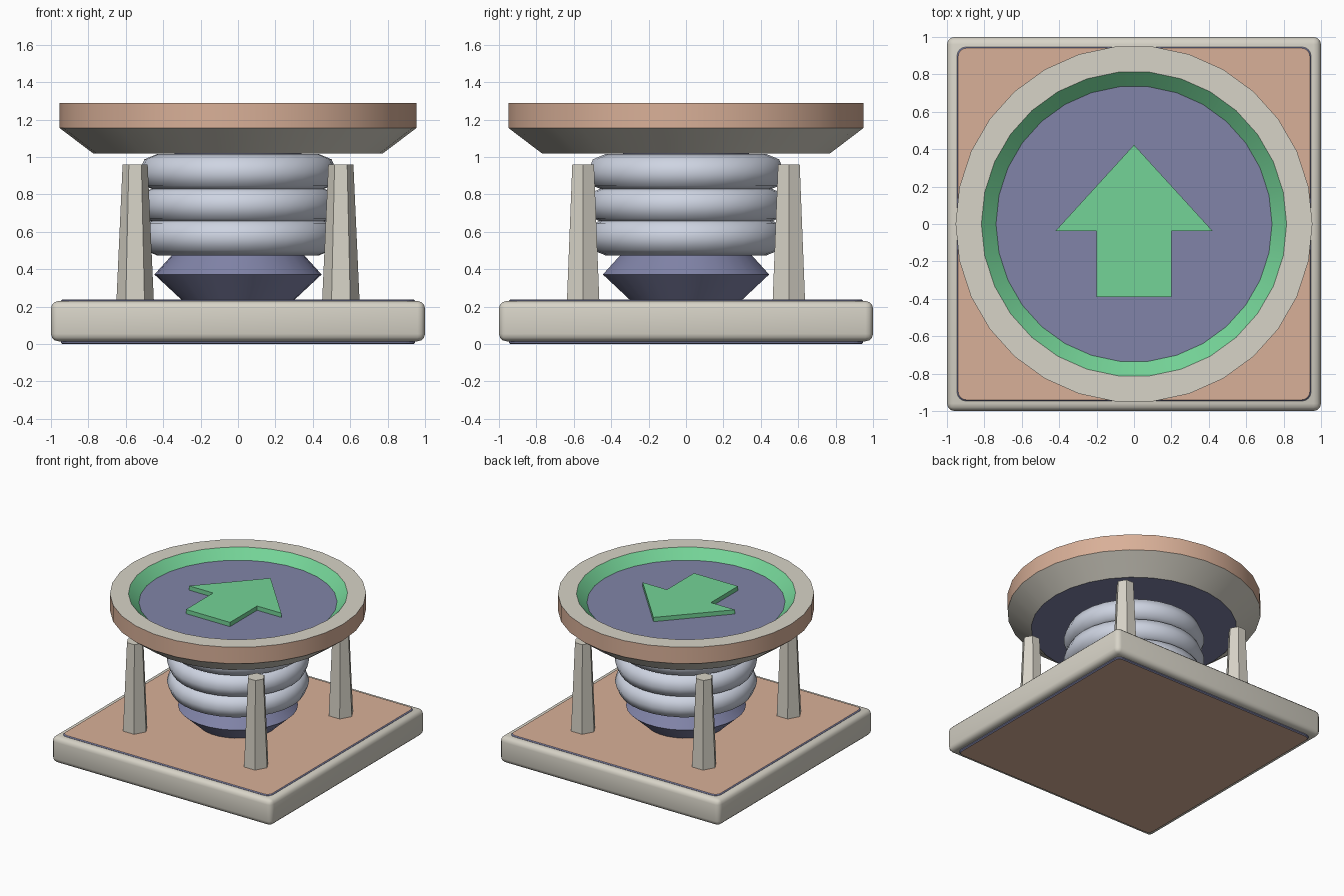
import bpy, bmesh, math

if "Cube" in bpy.data.objects:
    bpy.data.objects.remove(bpy.data.objects["Cube"])


def material(name, r, g, b):
    lin = [((c / 255 + 0.055) / 1.055) ** 2.4 for c in (r, g, b)]
    m = bpy.data.materials.new(name)
    m.diffuse_color = (*lin, 1)
    m.use_nodes = True
    m.node_tree.nodes["Principled BSDF"].inputs["Base Color"].default_value = m.diffuse_color
    return m


cream = material("cream", 215, 211, 199)
tan = material("tan", 217, 176, 152)
purple = material("slate purple", 129, 132, 168)
green = material("green", 116, 211, 151)
silver = material("silver", 206, 212, 226)


def finish(name, bm, mats, smooth=True):
    bmesh.ops.recalc_face_normals(bm, faces=bm.faces[:])
    me = bpy.data.meshes.new(name)
    bm.to_mesh(me)
    bm.free()
    for m in mats:
        me.materials.append(m)
    ob = bpy.data.objects.new(name, me)
    bpy.context.collection.objects.link(ob)
    if smooth:
        bpy.ops.object.select_all(action='DESELECT')
        ob.select_set(True)
        bpy.context.view_layer.objects.active = ob
        bpy.ops.object.shade_smooth_by_angle(angle=math.radians(35))
    return ob


def lathe(name, profile, mats, bands, sides):
    """Revolve (radius, z) points; each band between points gets a material index."""
    bm = bmesh.new()
    rings = []
    for r, z in profile:
        rings.append([bm.verts.new((r * math.cos(2 * math.pi * i / sides),
                                    r * math.sin(2 * math.pi * i / sides), z))
                      for i in range(sides)])
    for k, idx in enumerate(bands[1:-1]):
        a, b = rings[k], rings[k + 1]
        for i in range(sides):
            j = (i + 1) % sides
            bm.faces.new((a[i], a[j], b[j], b[i])).material_index = idx
    bm.faces.new(rings[0][::-1]).material_index = bands[0]
    bm.faces.new(rings[-1]).material_index = bands[-1]
    return finish(name, bm, mats)


def block(half, z0, z1):
    bm = bmesh.new()
    bmesh.ops.create_cube(bm, size=1)
    for v in bm.verts:
        v.co = (v.co.x * 2 * half, v.co.y * 2 * half, z1 if v.co.z > 0 else z0)
    return bm


# Rounded base frame
bm = block(1.0, 0.015, 0.23)
bmesh.ops.bevel(bm, geom=bm.edges[:], offset=0.04, segments=3, profile=0.5, affect='EDGES')
finish("base", bm, [cream])

# Floor plate through the base: tan top and bottom, purple edge
bm = block(0.947, 0.0, 0.239)
upright = [e for e in bm.edges if abs(e.verts[0].co.z - e.verts[1].co.z) > 0.1]
bmesh.ops.bevel(bm, geom=upright, offset=0.05, segments=4, profile=0.5, affect='EDGES')
rims = [e for e in bm.edges if abs(e.verts[0].co.z - e.verts[1].co.z) < 0.01]
bmesh.ops.bevel(bm, geom=rims, offset=0.007, segments=1, affect='EDGES')
bm.normal_update()
for f in bm.faces:
    f.material_index = 0 if abs(f.normal.z) > 0.95 else 1
finish("floor_plate", bm, [tan, purple], smooth=False)

# Four tapered hexagonal posts
for sx, side in ((-1, "left"), (1, "right")):
    for sy, end in ((-1, "front"), (1, "back")):
        post = lathe(f"post_{end}_{side}", [(0.1, 0.23), (0.067, 0.96)], [cream], [0, 0, 0], 6)
        post.location = (0.55 * sx, 0.55 * sy, 0)

# Double-cone hub under the bellows
lathe("hub", [(0.3, 0.235), (0.447, 0.372), (0.34, 0.49), (0.34, 1.02)],
      [purple], [0] * 5, 30)

# Three bellows rings
for n, z in enumerate((0.573, 0.743, 0.917)):
    bpy.ops.mesh.primitive_torus_add(major_radius=0.43, minor_radius=0.1, major_segments=30,
                                     minor_segments=8, location=(0, 0, z))
    ring = bpy.context.object
    ring.name = f"bellows_ring_{n + 1}"
    ring.data.materials.append(silver)
    bpy.ops.object.shade_smooth()

# Dish-shaped platform
lathe("platform",
      [(0.775, 1.02), (0.954, 1.155), (0.954, 1.289), (0.816, 1.289), (0.738, 1.217)],
      [purple, cream, tan, green], [0, 1, 2, 1, 3, 0], 30)

# Raised arrow on the platform
bm = bmesh.new()
half = [(0.2, -0.39), (0.2, -0.037), (0.42, -0.037)]
outline = half + [(0, 0.423)] + [(-x, y) for x, y in reversed(half)]
face = bm.faces.new([bm.verts.new((x, y, 1.216)) for x, y in outline])
out = bmesh.ops.extrude_face_region(bm, geom=[face])
bmesh.ops.translate(bm, vec=(0, 0, 0.036),
                    verts=[g for g in out["geom"] if isinstance(g, bmesh.types.BMVert)])
finish("arrow", bm, [green], smooth=False)
